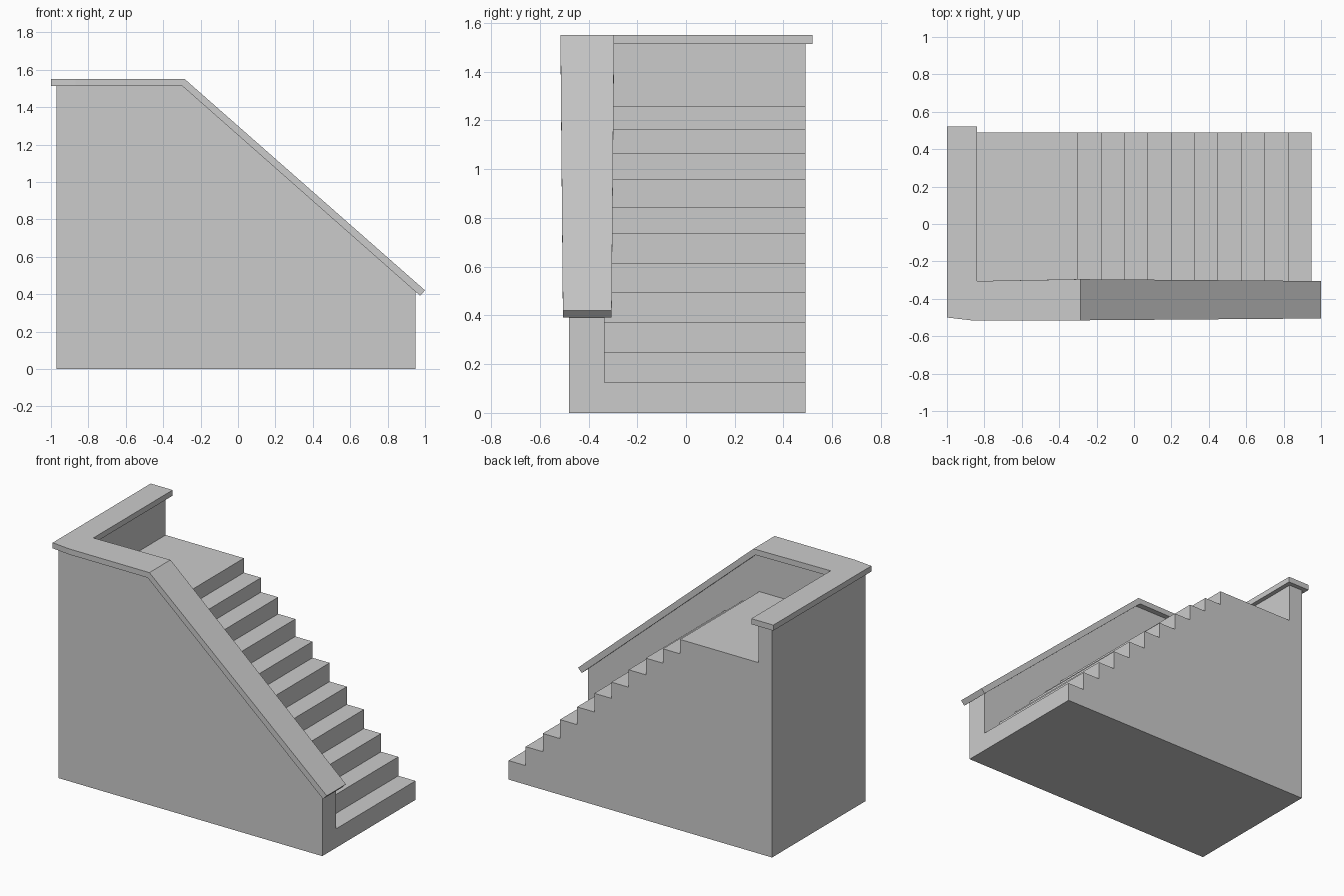
import bpy, bmesh

if "Cube" in bpy.data.objects:
    bpy.data.objects.remove(bpy.data.objects["Cube"])


def finish(name, bm):
    bmesh.ops.recalc_face_normals(bm, faces=bm.faces[:])
    mesh = bpy.data.meshes.new(name)
    bm.to_mesh(mesh)
    bm.free()
    obj = bpy.data.objects.new(name, mesh)
    bpy.context.collection.objects.link(obj)
    return obj


def prism(name, profile, y0, y1):
    """Extrude an (x, z) profile along y."""
    bm = bmesh.new()
    face = bm.faces.new([bm.verts.new((x, y0, z)) for x, z in profile])
    ext = bmesh.ops.extrude_face_region(bm, geom=[face])["geom"]
    verts = [g for g in ext if isinstance(g, bmesh.types.BMVert)]
    bmesh.ops.translate(bm, vec=(0, y1 - y0, 0), verts=verts)
    return finish(name, bm)


# Solid block with the sloping parapet outline
body = prism("staircase_body",
             [(-0.97, 0), (0.95, 0), (0.95, 0.413), (-0.295, 1.515), (-0.97, 1.515)],
             -0.48, 0.49)

# Stepped space carved out behind the parapet walls
heights = [0.125, 0.25, 0.37, 0.495, 0.612, 0.735, 0.842, 0.957, 1.067, 1.162, 1.257]
run = 0.125
space = [(1.2, 2.0), (1.2, heights[0])]
for i in range(1, len(heights)):
    x = 0.95 - i * run
    space += [(x, heights[i - 1]), (x, heights[i])]
space += [(-0.87, heights[-1]), (-0.87, 2.0)]
cutter = prism("step_space_cutter", space, -0.335, 1.0)
cutter.hide_render = True

mod = body.modifiers.new("steps", "BOOLEAN")
mod.operation = "DIFFERENCE"
mod.solver = "EXACT"
mod.object = cutter
bpy.context.view_layer.objects.active = body
bpy.ops.object.modifier_apply(modifier=mod.name)
bpy.data.objects.remove(cutter)

# Coping: four-sided sections along back wall, corner, bend and lower end
# each section: outer xy, inner xy, top z, bottom z, bottom x shift
sections = [
    ((-1.0, 0.52), (-0.84, 0.52), 1.55, 1.513, 0),
    ((-1.0, -0.50), (-0.84, -0.305), 1.55, 1.513, 0),
    ((-0.87, -0.515), (-0.84, -0.305), 1.55, 1.513, 0),
    ((-0.285, -0.515), (-0.285, -0.295), 1.55, 1.513, -0.013),
    ((1.0, -0.505), (1.0, -0.305), 0.42, 0.392, -0.027),
]
bm = bmesh.new()
rings = []
for (ox, oy), (ix, iy), top, bot, dx in sections:
    rings.append([bm.verts.new(p) for p in
                  ((ox, oy, top), (ix, iy, top), (ix + dx, iy, bot), (ox + dx, oy, bot))])
for a, b in zip(rings, rings[1:]):
    for k in range(4):
        n = (k + 1) % 4
        bm.faces.new((a[k], a[n], b[n], b[k]))
bm.faces.new(rings[0])
bm.faces.new(rings[-1])
bmesh.ops.remove_doubles(bm, verts=bm.verts[:], dist=0.0001)
finish("parapet_coping", bm)
